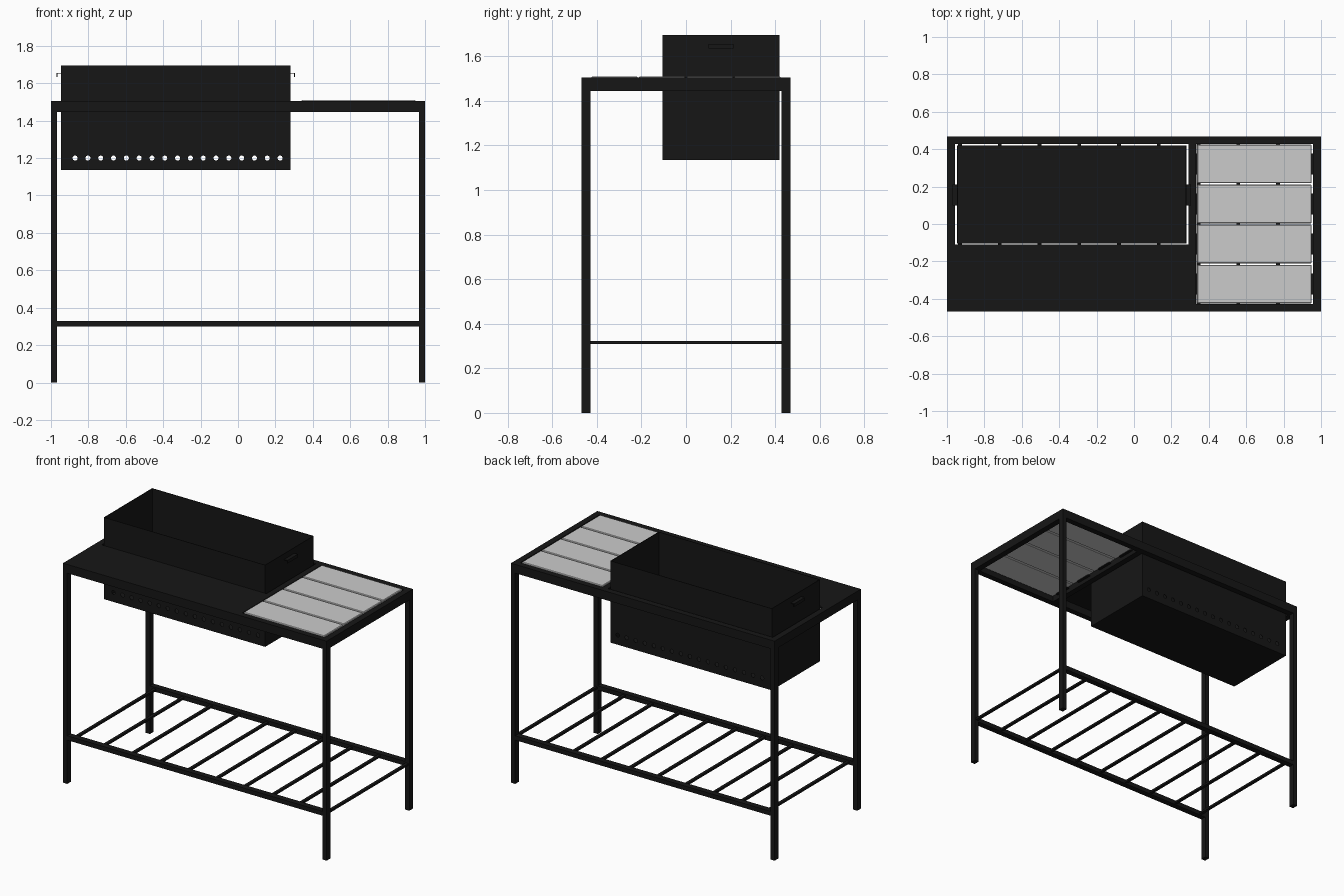
import bpy, bmesh, math
from mathutils import Matrix, Vector

if "Cube" in bpy.data.objects:
    bpy.data.objects.remove(bpy.data.objects["Cube"])

steel = bpy.data.materials.new("black_steel")
steel.diffuse_color = (0.008, 0.008, 0.008, 1)
steel.use_nodes = True
steel.node_tree.nodes["Principled BSDF"].inputs["Base Color"].default_value = steel.diffuse_color


def finish(name, bm, mat=steel):
    me = bpy.data.meshes.new(name)
    bm.to_mesh(me)
    bm.free()
    ob = bpy.data.objects.new(name, me)
    bpy.context.collection.objects.link(ob)
    if mat:
        me.materials.append(mat)
    return ob


def add_box(bm, x0, x1, y0, y1, z0, z1):
    size = Vector((x1 - x0, y1 - y0, z1 - z0, 1))
    mid = Vector(((x0 + x1) / 2, (y0 + y1) / 2, (z0 + z1) / 2))
    bmesh.ops.create_cube(bm, size=1, matrix=Matrix.Translation(mid) @ Matrix.Diagonal(size))


def block(name, *dims, mat=steel):
    bm = bmesh.new()
    add_box(bm, *dims)
    return finish(name, bm, mat)


X, Y = 1.0, 0.468           # half length and half depth
Z0, Z1 = 1.445, 1.505       # top frame height

# Legs and long lower rails
for sy, side in ((-1, "front"), (1, "back")):
    ya, yb = sorted((sy * Y, sy * (Y - 0.04)))
    block(side + "_leg_left", -X, -X + 0.032, ya, yb, 0, Z0)
    block(side + "_leg_right", X - 0.032, X, ya, yb, 0, Z0)
    block(side + "_lower_rail", -X + 0.032, X - 0.032, ya, yb, 0.30, 0.33)
    block(side + "_top_rail", -X, X, ya, yb, Z0, Z1)

# Short top rails and the divider beside the planks
yi = Y - 0.04
block("left_top_rail", -X, -0.958, -yi, yi, Z0, Z1)
block("right_top_rail", 0.958, X, -yi, yi, Z0, Z1)
block("divider_rail", 0.292, 0.332, -yi, yi, Z0, Z1)

# Lower shelf slats
for i in range(10):
    x = -0.93 + 0.2125 * i
    block(f"shelf_slat_{i + 1}", x - 0.01, x + 0.01, -yi, yi, 0.308, 0.322)

# Front work plate
block("front_plate", -0.958, 0.292, -yi, -0.11, Z1 - 0.01, Z1)

# Side table planks with small bevels
pitch = 2 * yi / 4
for i in range(4):
    y = -yi + i * pitch
    p = block(f"plank_{i + 1}", 0.338, 0.95, y + 0.004, y + pitch - 0.004, 1.478, 1.51, mat=None)
    b = p.modifiers.new("bevel", "BEVEL")
    b.width = 0.004
    b.segments = 1
    # Support tabs under the plank ends
    for side, xa, xb in (("left", 0.332, 0.35), ("right", 0.938, 0.958)):
        block(f"plank_tab_{side}_{i + 1}", xa, xb, y + 0.05, y + pitch - 0.05, 1.472, 1.478)

# Fire box: open-topped sheet steel
bx0, bx1, by0, by1, bz0, bz1 = -0.945, 0.28, -0.105, 0.42, 1.135, 1.695
bm = bmesh.new()
add_box(bm, bx0, bx1, by0, by1, bz0, bz1)
bmesh.ops.delete(bm, geom=[f for f in bm.faces if f.normal.z > 0.9], context="FACES_ONLY")
fire_box = finish("fire_box", bm)
s = fire_box.modifiers.new("sheet", "SOLIDIFY")
s.thickness = 0.006
s.offset = -1

# Row of air holes through front and back walls
bm = bmesh.new()
for i in range(17):
    m = Matrix.Translation((-0.871 + 0.0685 * i, 0.157, 1.2)) @ Matrix.Rotation(math.pi / 2, 4, "X")
    bmesh.ops.create_cone(bm, cap_ends=True, segments=20, radius1=0.0135, radius2=0.0135, depth=0.8, matrix=m)
cutter = finish("hole_cutter", bm, None)
cutter.hide_render = True
cutter.hide_set(True)
h = fire_box.modifiers.new("holes", "BOOLEAN")
h.operation = "DIFFERENCE"
h.solver = "EXACT"
h.object = cutter

# Bent lip handles on the box ends
for side, x, d in (("left", bx0, -1), ("right", bx1, 1)):
    bm = bmesh.new()
    xa, xb = sorted((x, x + d * 0.025))
    add_box(bm, xa, xb, 0.1, 0.212, 1.651, 1.656)
    xa, xb = sorted((x + d * 0.02, x + d * 0.025))
    add_box(bm, xa, xb, 0.1, 0.212, 1.634, 1.651)
    finish("handle_" + side, bm)
